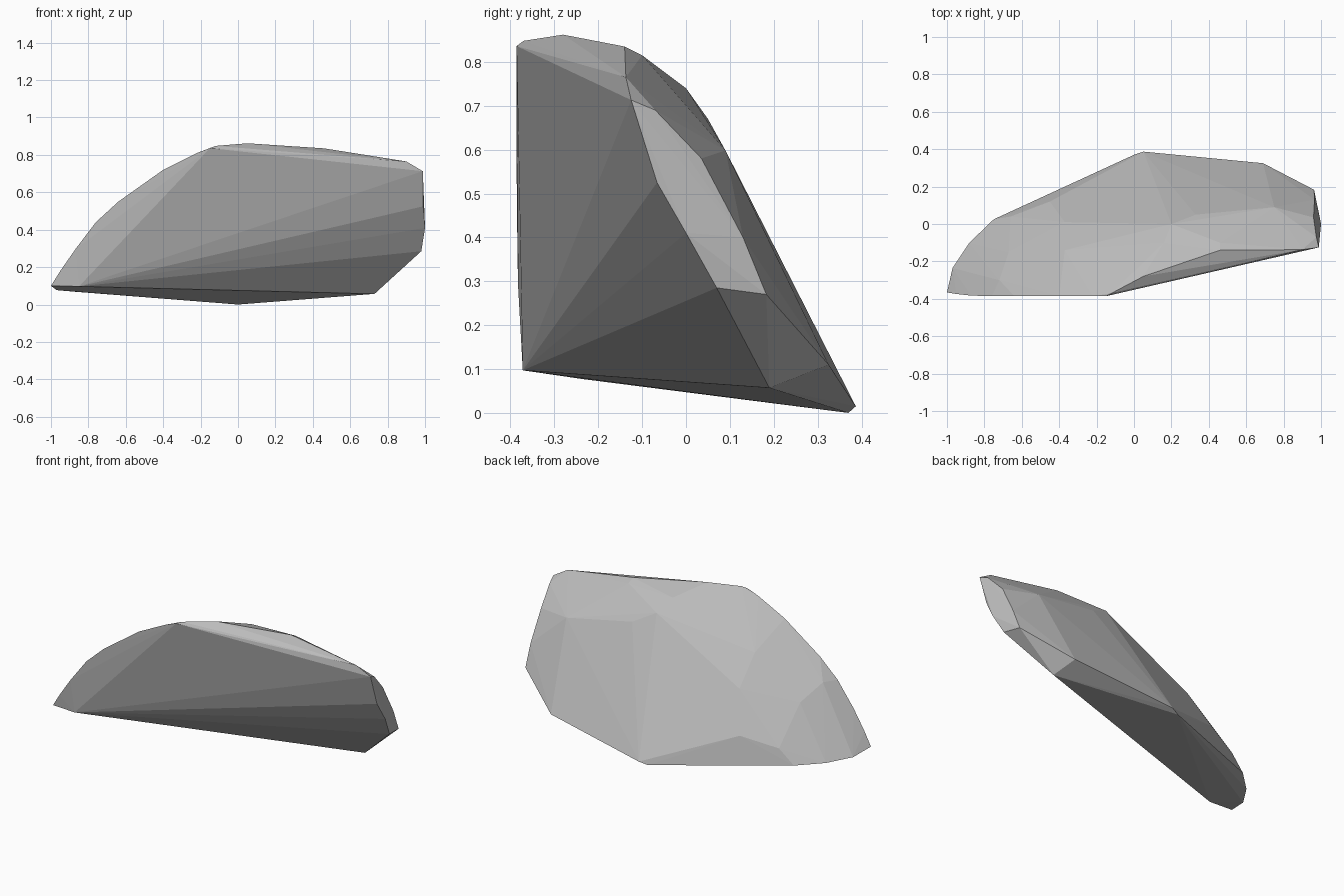
import bpy, bmesh

# Outline points of the faceted stone shard
rear_base = [(0, .37, 0), (.05, .387, .015), (.69, .325, .11), (.73, .19, .057)]
tip_base = [(-.75, .025, .066), (-.88, -.1, .069), (-.97, -.235, .077),
            (-1, -.366, .1), (-.85, -.372, .097)]
front_ridge = [(-.95, -.374, .18), (-.87, -.383, .295), (-.76, -.385, .44),
               (-.64, -.386, .55), (-.4, -.386, .72), (-.22, -.386, .81),
               (-.15, -.386, .836), (-.12, -.37, .848)]
crest = [(.05, -.28, .862), (.46, -.14, .835), (.9, -.137, .765), (.988, -.125, .713)]
end_facet = [(.99, -.066, .525), (1, 0, .41), (.98, .07, .285), (.963, .183, .27),
             (.965, .13, .4), (.96, .035, .58), (.975, -.07, .69)]
back_slope = [(.46, -.1, .815), (.16, -.1, .806), (.2, 0, .74), (.33, .05, .67),
              (.75, .09, .598), (-.37, .01, .43), (-.37, -.14, .596),
              (-.67, -.15, .365), (-.72, -.3, .445), (-.45, .12, .205),
              (-.66, .04, .153)]

# Wrap the points in a convex skin
bm = bmesh.new()
for p in rear_base + tip_base + front_ridge + crest + end_facet + back_slope:
    bm.verts.new(p)
hull = bmesh.ops.convex_hull(bm, input=bm.verts[:])
loose = [v for v in bm.verts if not v.link_faces]
bmesh.ops.delete(bm, geom=loose, context='VERTS')
bmesh.ops.recalc_face_normals(bm, faces=bm.faces[:])
mesh = bpy.data.meshes.new("stone_shard")
bm.to_mesh(mesh)
bm.free()

# Plain grey stone, flat shaded
stone = bpy.data.materials.new("grey_stone")
stone.diffuse_color = (.5, .5, .5, 1)
mesh.materials.append(stone)
shard = bpy.data.objects.new("stone_shard", mesh)
bpy.context.collection.objects.link(shard)
